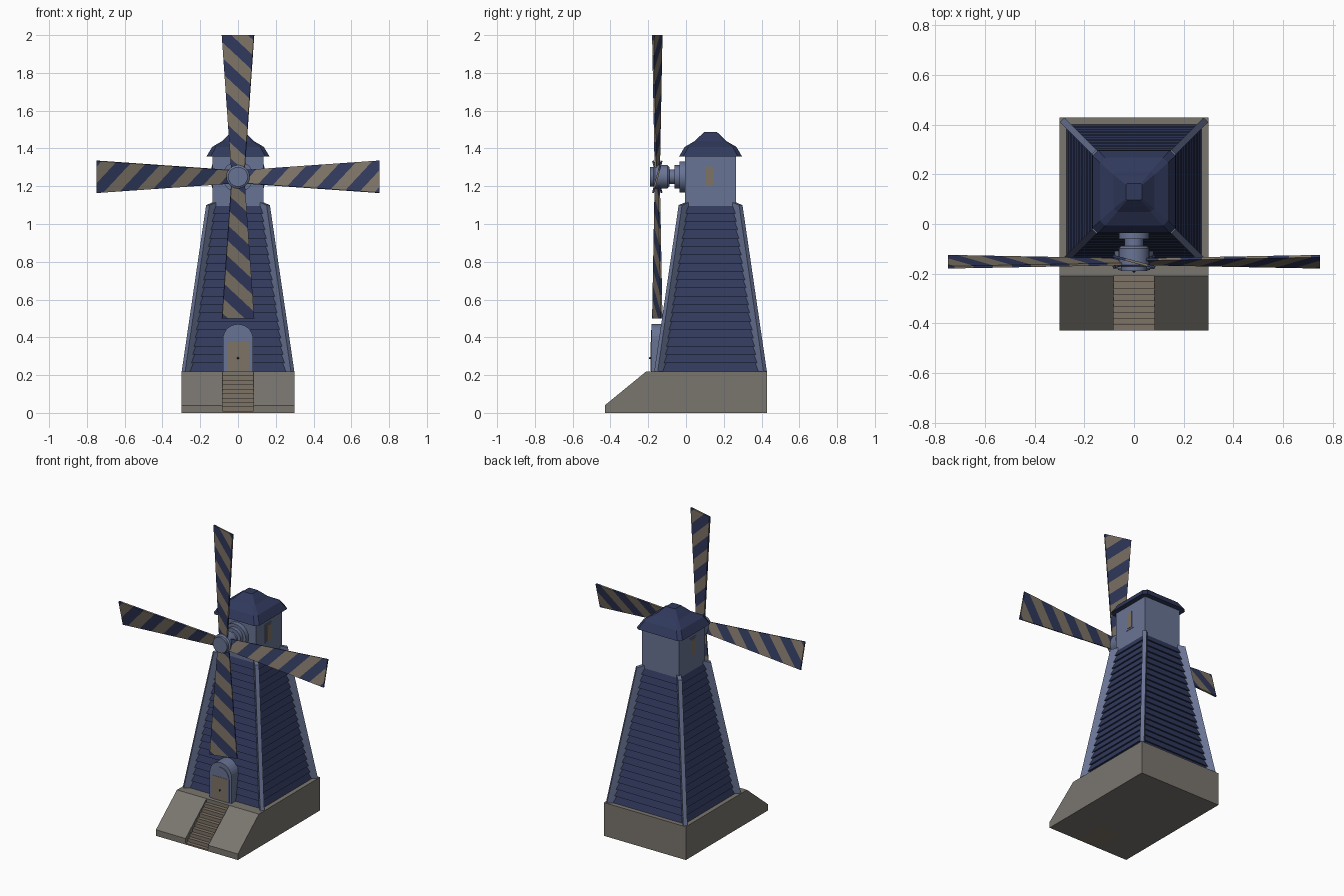
import bpy, bmesh, math
from mathutils import Matrix, Vector

if "Cube" in bpy.data.objects:
    bpy.data.objects.remove(bpy.data.objects["Cube"])


def material(name, rgb):
    m = bpy.data.materials.new(name)
    m.diffuse_color = (*rgb, 1)
    m.use_nodes = True
    m.node_tree.nodes["Principled BSDF"].inputs["Base Color"].default_value = m.diffuse_color
    return m


STONE = material("stone grey", (0.195, 0.181, 0.159))
BEIGE = material("beige wood", (0.205, 0.171, 0.133))
NAVY = material("navy", (0.030, 0.041, 0.107))
BLUE = material("pale slate blue", (0.141, 0.174, 0.296))
DARK = material("dark metal", (0.02, 0.02, 0.03))
CY = 0.13  # tower centre in y


def finish(name, bm, mats, smooth=False):
    bmesh.ops.recalc_face_normals(bm, faces=bm.faces)
    me = bpy.data.meshes.new(name)
    bm.to_mesh(me)
    bm.free()
    for m in mats:
        me.materials.append(m)
    if smooth:
        me.shade_smooth()
        me.set_sharp_from_angle(angle=math.radians(35))
    ob = bpy.data.objects.new(name, me)
    bpy.context.collection.objects.link(ob)
    return ob


def loft_mesh(rings):
    """Skin a list of equal-length closed rings and cap both ends."""
    bm = bmesh.new()
    vs = [[bm.verts.new(p) for p in r] for r in rings]
    n = len(vs[0])
    for a, b in zip(vs, vs[1:]):
        for i in range(n):
            j = (i + 1) % n
            bm.faces.new((a[i], a[j], b[j], b[i]))
    bm.faces.new(vs[0][::-1])
    bm.faces.new(vs[-1])
    return bm


def loft(name, rings, mat, smooth=False):
    return finish(name, loft_mesh(rings), [mat], smooth)


def square(h, z):
    return [(-h, CY - h, z), (h, CY - h, z), (h, CY + h, z), (-h, CY + h, z)]


def chamfered(h, z, c):
    a = h - c
    return [(x, CY + y, z) for x, y in ((-a, -h), (a, -h), (h, -a), (h, a),
                                        (a, h), (-a, h), (-h, a), (-h, -a))]


def extrude_x(name, profile, x0, x1, mat):
    return loft(name, [[(x, y, z) for y, z in profile] for x in (x0, x1)], mat)


def extrude_y(name, profile, y0, y1, mat):
    return loft(name, [[(x, y, z) for x, z in profile] for y in (y0, y1)], mat)


def lathe_y(name, profile, z, mat, n=24):
    """Turned part around a y-axis line; profile holds (radius, y)."""
    rings = [[(r * math.cos(math.tau * i / n), y, z + r * math.sin(math.tau * i / n))
              for i in range(n)] for r, y in profile]
    return loft(name, rings, mat, True)


# Stone base: two ramped sides with a stairway and platform between
ramp = [(-0.43, 0), (-0.43, 0.04), (-0.21, 0.22), (0.43, 0.22), (0.43, 0)]
extrude_x("base_left", ramp, -0.30, -0.083, STONE)
extrude_x("base_right", ramp, 0.083, 0.30, STONE)
extrude_x("base_middle", [(-0.21, 0), (-0.21, 0.22), (0.43, 0.22), (0.43, 0)],
          -0.083, 0.083, STONE)
steps, n = [(-0.43, 0), (-0.43, 0.01)], 9
for i in range(n):
    y = -0.43 + 0.22 * (i + 1) / n
    steps += [(y, 0.01 + 0.21 * i / n), (y, 0.01 + 0.21 * (i + 1) / n)]
extrude_x("stairs", steps + [(-0.21, 0)], -0.083, 0.083, BEIGE)

# Tower clad in overlapping boards
boards, rings = 20, []
for i in range(boards):
    for k, lip in ((i, 0.005), (i + 1, -0.005)):
        t = k / boards
        rings.append(square(0.266 - 0.128 * t + lip, 0.22 + 0.88 * t))
loft("tower_siding", rings, NAVY)

# Diagonal corner posts
for sx in (-1, 1):
    for sy in (-1, 1):
        def post_ring(inner, outer, zi, zo, t=0.009):
            return [(sx * (d + e * t), CY + sy * (d - e * t), z)
                    for d, e, z in ((inner, -1, zi), (outer, -1, zo),
                                    (outer, 1, zo), (inner, 1, zi))]
        loft("corner_post", [post_ring(0.22, 0.289, 0.22, 0.22),
                             post_ring(0.10, 0.160, 1.125, 1.10)], BLUE)

# Cap room with a window on each side
loft("cap_room", [square(0.135, 1.09), square(0.135, 1.37)], BLUE)


def rect(c, h, z0, z1):
    return [(c - h, z0), (c + h, z0), (c + h, z1), (c - h, z1)]


for s in (-1, 1):
    extrude_x("window_frame", rect(CY - 0.005, 0.033, 1.19, 1.315), s * 0.13, s * 0.138, BLUE)
    extrude_x("window_pane", rect(CY - 0.005, 0.022, 1.20, 1.305), s * 0.13, s * 0.141, BEIGE)

# Flared roof
loft("roof", [chamfered(h, z, c) for h, z, c in
              ((0.167, 1.357, 0.022), (0.137, 1.408, 0.020), (0.082, 1.440, 0.014),
               (0.062, 1.460, 0.010), (0.033, 1.488, 0.005))], NAVY)

# Arched door housing, door and knob
arch = [(-0.08, 0.22), (0.08, 0.22)] + [
    (0.08 * math.cos(math.pi * i / 14), 0.39 + 0.08 * math.sin(math.pi * i / 14))
    for i in range(15)]
extrude_y("door_housing", arch, -0.182, 0.0, BLUE)
inner = [(x * 0.8, 0.22 + (z - 0.22) * 0.88) for x, z in arch]
extrude_y("door_arch", inner, -0.186, -0.18, BLUE)
extrude_y("door", rect(0, 0.058, 0.222, 0.375), -0.188, -0.18, BEIGE)
lathe_y("door_knob", [(0.004, -0.18), (0.006, -0.192), (0.003, -0.196)], 0.29, DARK, 10)

# Axle, flanges and hub
HZ = 1.25
lathe_y("axle_flange", [(0.082, 0.01), (0.082, -0.035)], HZ, BLUE)
lathe_y("axle_collar", [(0.062, -0.03), (0.062, -0.06)], HZ, BLUE)
lathe_y("axle", [(0.038, -0.05), (0.038, -0.10)], HZ, BLUE)
lathe_y("hub", [(0.052, -0.088), (0.062, -0.098), (0.062, -0.165),
                (0.052, -0.172), (0.052, -0.190)], HZ, BLUE)


# Four pitched sails with diagonal stripes
def sail(k):
    def ring(w, r, t=0.005):
        return [(-w, -t, r), (w, -t, r), (w, t, r), (-w, t, r)]
    bm = loft_mesh([ring(0.036, 0.03), ring(0.088, 0.75)])
    slope, half = 0.9, 0.082
    for i in range(12):
        bmesh.ops.bisect_plane(bm, geom=bm.verts[:] + bm.edges[:] + bm.faces[:],
                               plane_co=(0, 0, 0.80 - half * i), plane_no=(slope, 0, 1))
    for f in bm.faces:
        c = f.calc_center_median()
        f.material_index = math.floor((c.z + slope * c.x - 0.80) / half) % 2
    bm.transform(Matrix.Translation(Vector((0, -0.152, HZ)))
                 @ Matrix.Rotation(k * math.pi / 2, 4, 'Y')
                 @ Matrix.Rotation(math.radians(-15), 4, 'Z'))
    # even bands above the tip line are navy, odd bands beige
    return finish("sail", bm, [NAVY, BEIGE])


for k in range(4):
    sail(k)
